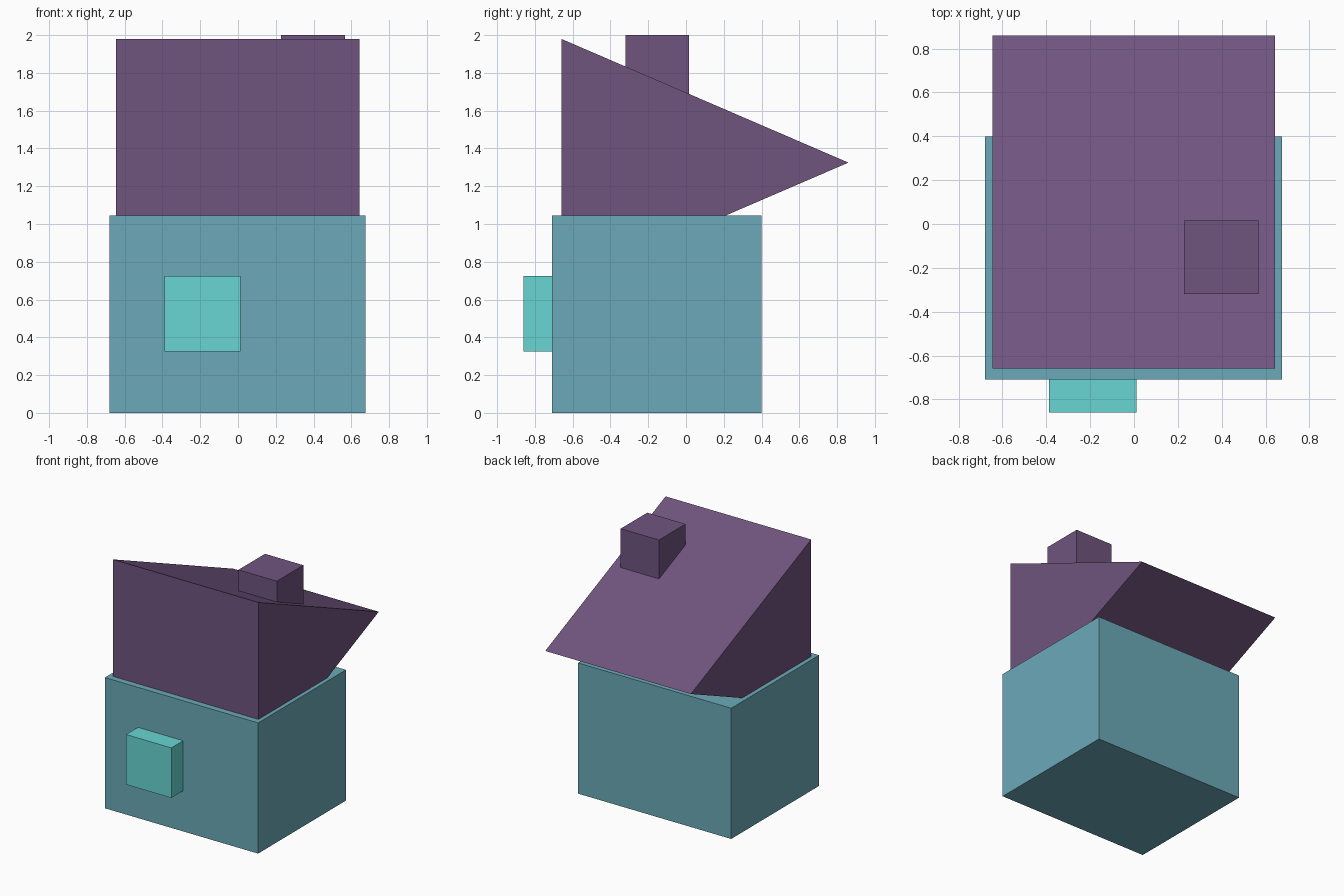
import bpy

default = bpy.data.objects.get("Cube")
if default:
    bpy.data.objects.remove(default, do_unlink=True)


def material(name, rgb):
    mat = bpy.data.materials.new(name)
    mat.use_nodes = True
    color = (*rgb, 1)
    mat.diffuse_color = color
    mat.node_tree.nodes["Principled BSDF"].inputs["Base Color"].default_value = color
    return mat


def prism(name, profile, x0, x1, mat):
    """Extrude a (y, z) profile, counter-clockwise seen from +x, along x."""
    n = len(profile)
    verts = [(x, y, z) for x in (x0, x1) for y, z in profile]
    faces = [list(reversed(range(n))), list(range(n, 2 * n))]
    faces += [(i, (i + 1) % n, n + (i + 1) % n, n + i) for i in range(n)]
    mesh = bpy.data.meshes.new(name)
    mesh.from_pydata(verts, [], faces)
    mesh.materials.append(mat)
    obj = bpy.data.objects.new(name, mesh)
    bpy.context.collection.objects.link(obj)
    return obj


def box(name, x, y, z, mat):
    profile = [(y[0], z[0]), (y[1], z[0]), (y[1], z[1]), (y[0], z[1])]
    return prism(name, profile, x[0], x[1], mat)


teal = material("dusty teal", (0.147, 0.402, 0.485))
purple = material("muted purple", (0.162, 0.089, 0.212))
aqua = material("bright aqua", (0.138, 0.672, 0.651))

# House body
box("house_body", (-0.68, 0.675), (-0.71, 0.4), (0, 1.045), teal)

# Three-sided roof, its lower corner sunk into the body
prism("roof", [(-0.66, 0.67), (0.86, 1.325), (-0.66, 1.98)], -0.645, 0.643, purple)

# Chimney standing on the roof slope
box("chimney", (0.228, 0.567), (-0.32, 0.015), (1.665, 2), purple)

# Window block projecting from the front wall
box("window", (-0.388, 0.012), (-0.86, -0.6), (0.325, 0.725), aqua)
